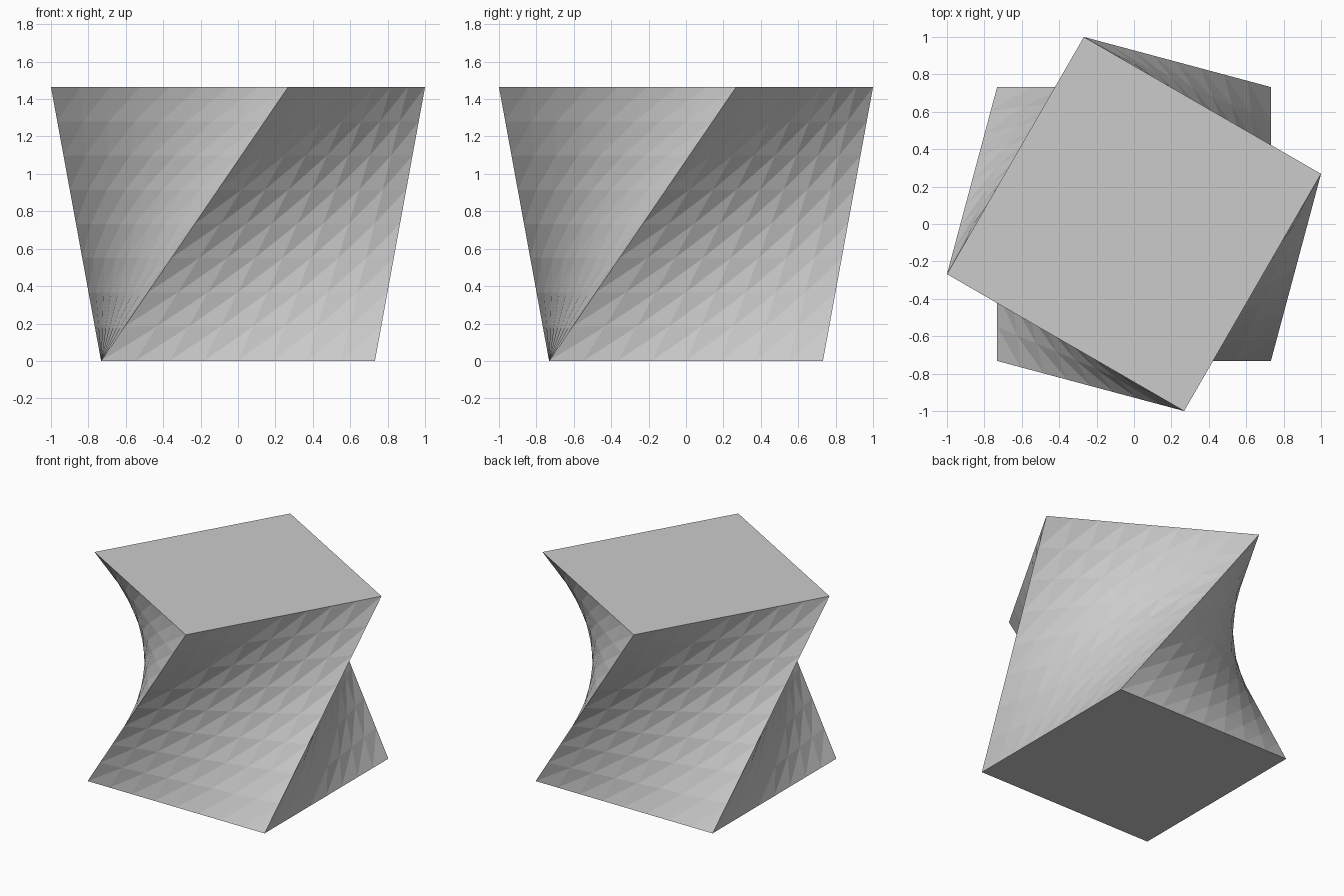
import bpy, bmesh
from math import radians, sqrt
from mathutils import Vector, Matrix

if "Cube" in bpy.data.objects:
    bpy.data.objects.remove(bpy.data.objects["Cube"])

HALF = sqrt(3) - 1          # half side of both squares
HEIGHT = 2 * HALF
TWIST = radians(60)
N = 8                       # subdivisions along and up each side

# Bottom square and its twisted copy on top
base = [Vector(p) * HALF for p in ((-1, -1, 0), (1, -1, 0), (1, 1, 0), (-1, 1, 0))]
turn = Matrix.Translation((0, 0, HEIGHT)) @ Matrix.Rotation(TWIST, 4, 'Z')
top = [turn @ p for p in base]

bm = bmesh.new()

# Rings of points, joined by straight rulings from base to top
rings = []
for row in range(N + 1):
    corners = [b.lerp(t, row / N) for b, t in zip(base, top)]
    rings.append([bm.verts.new(corners[k].lerp(corners[(k + 1) % 4], col / N))
                  for k in range(4) for col in range(N)])

# Warped sides made of flat triangles
count = 4 * N
for low, high in zip(rings, rings[1:]):
    for i in range(count):
        j = (i + 1) % count
        bm.faces.new((low[i], low[j], high[j]))
        bm.faces.new((low[i], high[j], high[i]))

# Flat caps
bm.faces.new(rings[0][::-1])
bm.faces.new(rings[-1])

mesh = bpy.data.meshes.new("twisted_block")
bm.to_mesh(mesh)
bm.free()
block = bpy.data.objects.new("twisted_block", mesh)
bpy.context.collection.objects.link(block)
